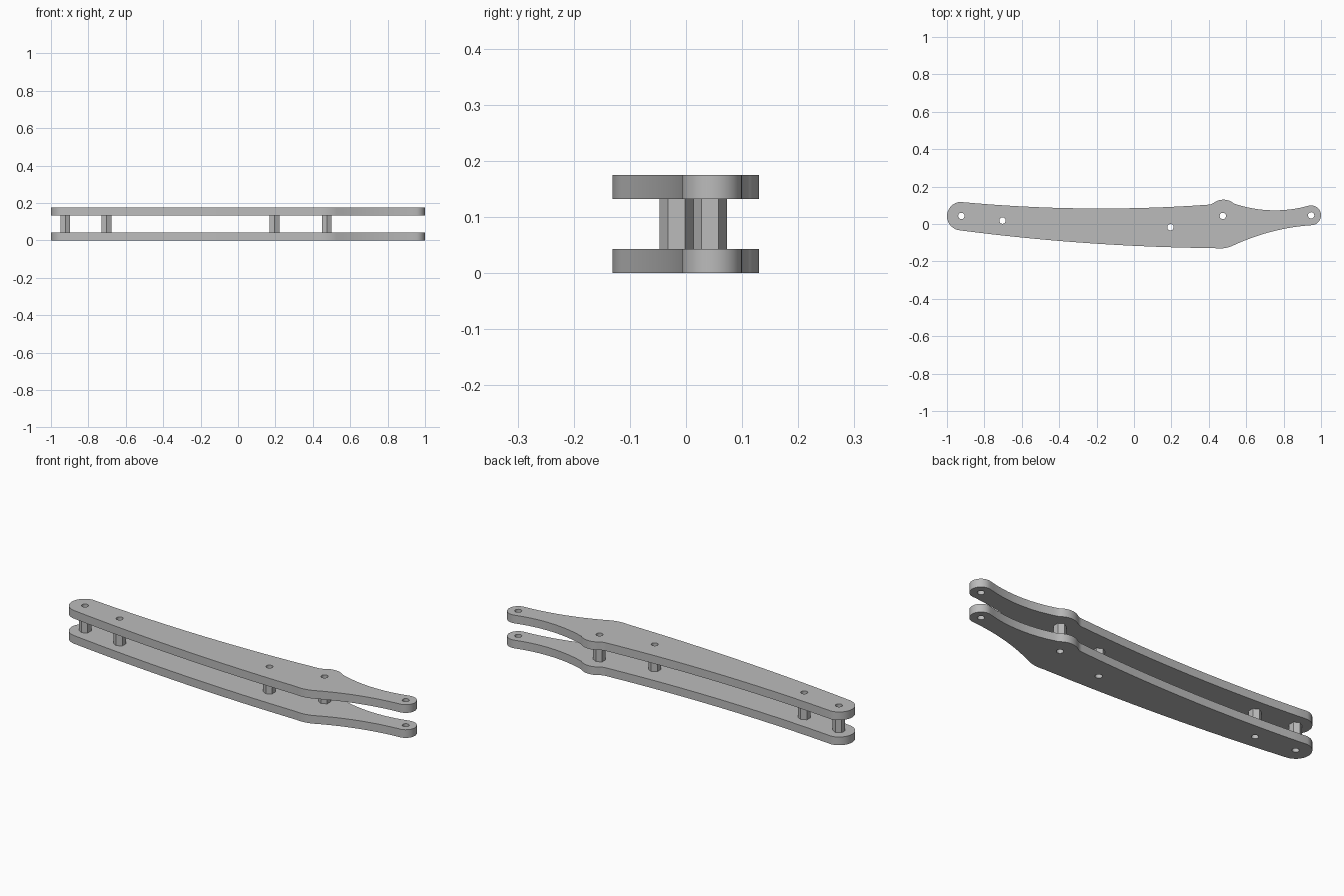
import bpy, bmesh
from math import pi, sin, cos, atan2
from mathutils import Vector

if "Cube" in bpy.data.objects:
    bpy.data.objects.remove(bpy.data.objects["Cube"])

grey = bpy.data.materials.new("light grey metal")
grey.use_nodes = True
grey.diffuse_color = (0.5, 0.5, 0.5, 1)
grey.node_tree.nodes["Principled BSDF"].inputs["Base Color"].default_value = grey.diffuse_color


def arc(a, m, b, n=16):
    """Points on the circle through a, m, b, leaving out b."""
    a, m, b = Vector(a), Vector(m), Vector(b)
    p, q = m - a, b - a
    d = 2 * p.cross(q)
    c = a + Vector((q.y * p.dot(p) - p.y * q.dot(q),
                    p.x * q.dot(q) - q.x * p.dot(p))) / d
    start, end = (atan2(v.y - c.y, v.x - c.x) for v in (a, b))
    sweep = (end - start) % (2 * pi)
    if d < 0:
        sweep -= 2 * pi
    r = (a - c).length
    return [(c.x + r * cos(start + sweep * i / n),
             c.y + r * sin(start + sweep * i / n)) for i in range(n)]


def ring(centre, r, n, turn=0):
    return [(centre[0] + r * cos(turn + 2 * pi * i / n),
             centre[1] + r * sin(turn + 2 * pi * i / n)) for i in range(n)]


def slab(name, loops, z0, z1):
    """Flat shape with holes, extruded from z0 to z1."""
    cu = bpy.data.curves.new(name, 'CURVE')
    cu.dimensions, cu.fill_mode = '2D', 'BOTH'
    cu.extrude = (z1 - z0) / 2
    for pts in loops:
        sp = cu.splines.new('POLY')
        sp.points.add(len(pts) - 1)
        for v, (x, y) in zip(sp.points, pts):
            v.co = (x, y, 0, 1)
        sp.use_cyclic_u = True
    tmp = bpy.data.objects.new(name, cu)
    me = bpy.data.meshes.new_from_object(tmp)
    bpy.data.objects.remove(tmp)
    bm = bmesh.new()
    bm.from_mesh(me)
    bmesh.ops.remove_doubles(bm, verts=bm.verts, dist=1e-5)
    bmesh.ops.recalc_face_normals(bm, faces=bm.faces)
    bmesh.ops.translate(bm, verts=bm.verts, vec=(0, 0, (z0 + z1) / 2))
    bm.to_mesh(me)
    bm.free()
    me.materials.clear()
    me.materials.append(grey)
    ob = bpy.data.objects.new(name, me)
    bpy.context.collection.objects.link(ob)
    bpy.ops.object.select_all(action='DESELECT')
    ob.select_set(True)
    bpy.context.view_layer.objects.active = ob
    bpy.ops.object.shade_smooth_by_angle(angle=0.5)


# Plate outline, counter-clockwise from the top of the wide end
outline_arcs = [
    ((-.93, .118), (-1, .042), (-.93, -.034)),
    ((-.93, -.034), (-.25, -.102), (.43, -.129)),
    ((.43, -.129), (.483, -.129), (.53, -.115)),
    ((.53, -.115), (.74, -.04), (.955, -.006)),
    ((.955, -.006), (1, .046), (.935, .098)),
    ((.935, .098), (.74, .073), (.535, .109)),
    ((.535, .109), (.475, .13), (.425, .112)),
    ((.425, .112), (.412, .106), (.395, .103)),
    ((.395, .103), (-.24, .083), (-.93, .118)),
]
outline = [p for a in outline_arcs for p in arc(*a)]

spacers = [(-.923, .043), (-.703, .018), (.195, -.017), (.475, .043)]
HOLE = 0.017
holes = [ring(c, HOLE, 24) for c in spacers + [(.947, .046)]]

# Two side plates
slab("lower_plate", [outline] + holes, 0, 0.043)
slab("upper_plate", [outline] + holes, 0.132, 0.175)

# Hexagonal tubes between the plates
for i, c in enumerate(spacers):
    slab(f"hex_spacer_{i + 1}", [ring(c, 0.03, 6, pi / 2), ring(c, HOLE, 24)], 0.043, 0.132)
